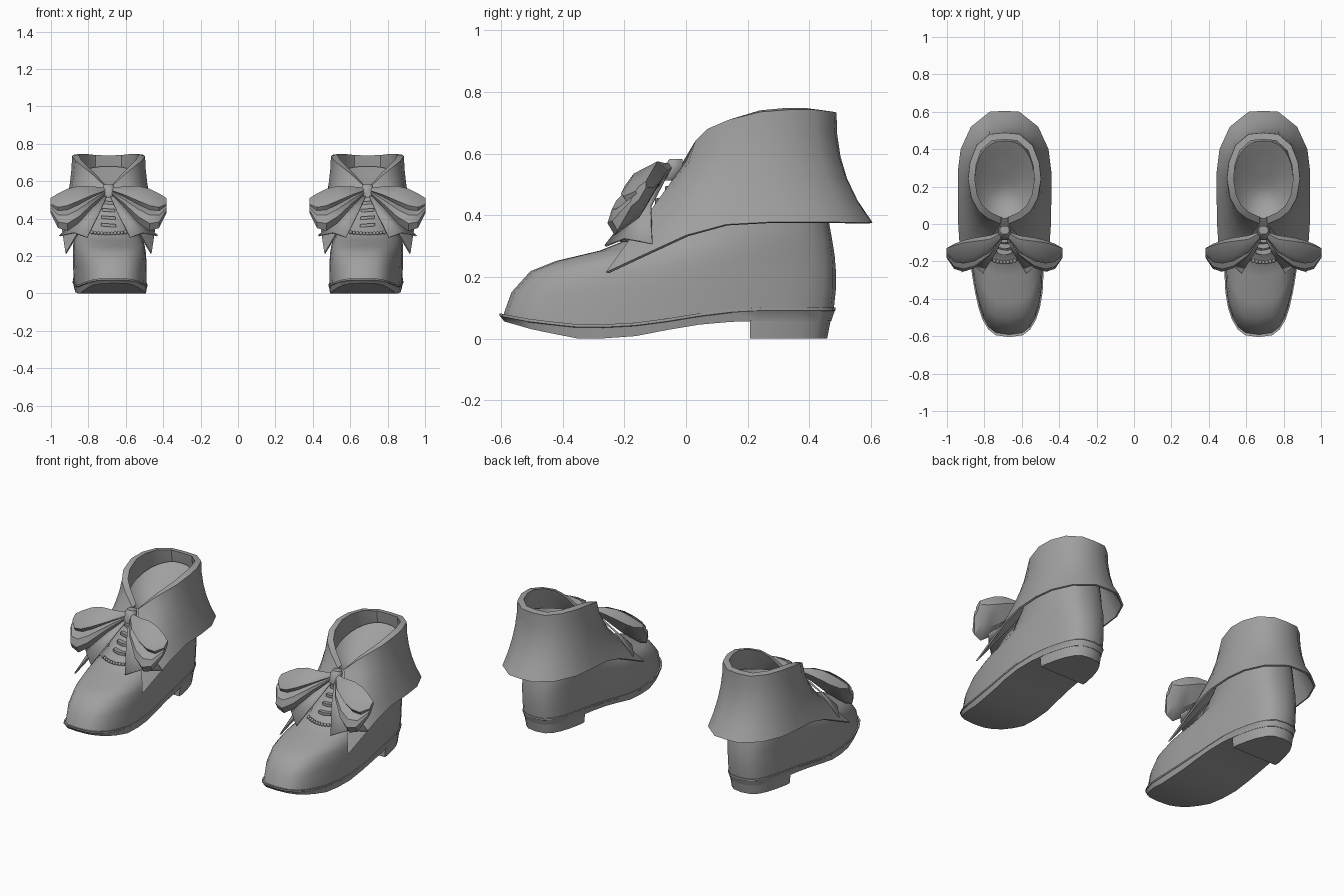
import bpy, bmesh, math
from mathutils import Vector

if "Cube" in bpy.data.objects:
    bpy.data.objects.remove(bpy.data.objects["Cube"])

grey = bpy.data.materials.new("grey leather")
grey.diffuse_color = (0.35, 0.35, 0.35, 1)
grey.use_nodes = True
grey.node_tree.nodes["Principled BSDF"].inputs["Base Color"].default_value = grey.diffuse_color
N = 32          # points around the foot
CENTRE = 0.692  # distance of each boot from the middle


def lookup(table, v):
    """Piecewise linear value from (key, value) pairs."""
    if v <= table[0][0]:
        return table[0][1]
    for (a, p), (b, q) in zip(table, table[1:]):
        if v <= b:
            return p + (q - p) * (v - a) / (b - a)
    return table[-1][1]


def make(name, side, verts, faces, angle=40):
    """Mesh object from boot-local points, mirrored by side."""
    bm = bmesh.new()
    vs = [bm.verts.new((side * (CENTRE + x), y, z)) for x, y, z in verts]
    for f in faces:
        bm.faces.new([vs[i] for i in f])
    bmesh.ops.recalc_face_normals(bm, faces=bm.faces)
    me = bpy.data.meshes.new(name)
    bm.to_mesh(me)
    bm.free()
    ob = bpy.data.objects.new(name, me)
    bpy.context.collection.objects.link(ob)
    me.materials.append(grey)
    bpy.ops.object.select_all(action='DESELECT')
    ob.select_set(True)
    bpy.context.view_layer.objects.active = ob
    bpy.ops.object.shade_smooth_by_angle(angle=math.radians(angle))
    return ob


def loft(name, side, rings, angle=40, strips=False):
    """Closed skin through equal rings; strips caps mirror-paired rings."""
    n = len(rings[0])
    faces = [(r * n + i, r * n + (i + 1) % n, (r + 1) * n + (i + 1) % n, (r + 1) * n + i)
             for r in range(len(rings) - 1) for i in range(n)]
    for o in (0, (len(rings) - 1) * n):
        if strips:
            faces += [(o, o + 1, o + n - 1), (o + n // 2 - 1, o + n // 2, o + n // 2 + 1)]
            faces += [(o + i, o + i + 1, o + n - i - 1, o + n - i) for i in range(1, n // 2 - 1)]
        else:
            faces.append(tuple(range(o, o + n)))
    return make(name, side, [p for r in rings for p in r], faces, angle)


def outline(yf, yb, wf, wb, z, power=0.65):
    """Foot-shaped ring from toe (yf) to heel (yb); z is a function of y."""
    pts = []
    for i in range(N):
        a = 2 * math.pi * i / N
        t = (1 - math.cos(a)) / 2
        y = yf + (yb - yf) * t
        s = math.sin(a)
        x = math.copysign(abs(s) ** power, s) * (wf + (wb - wf) * min(1, t * 1.2))
        if abs(s) < 1e-6:
            x = 0
        pts.append((x - 0.025 * min(1, max(0, -y) / 0.4), y, z(y)))
    return pts


WELT = [(-.605, .082), (-.5, .062), (-.35, .046), (-.22, .046), (-.1, .058),
        (0, .076), (.1, .09), (.2, .1), (.5, .1)]
BOTTOM = [(-.605, .06), (-.5, .03), (-.36, .001), (-.2, .001), (-.1, .02),
          (0, .04), (.1, .052), (.2, .057), (.5, .057)]
# upper: front y, front z, back y, back z, front width, back width
UPPER = [(-.566, .15, .486, .16, .208, .182), (-.505, .218, .486, .22, .206, .182),
         (-.42, .252, .482, .27, .2, .182), (-.28, .285, .474, .32, .185, .182),
         (-.18, .325, .465, .37, .165, .182), (-.085, .44, .45, .46, .15, .175),
         (-.03, .52, .445, .56, .15, .165), (.03, .56, .445, .68, .155, .16),
         (.04, .55, .435, .675, .15, .152), (.1, .52, .38, .635, .11, .11),
         (.17, .51, .3, .59, .05, .05)]
# cuff: half of the top edge and bottom edge, from front to back
TOP = [(.02, 0, .575), (.09, .03, .64), (.14, .07, .68), (.178, .14, .71), (.195, .24, .735),
       (.185, .33, .742), (.15, .42, .742), (.08, .48, .735), (0, .488, .733)]
HEM = [(.23, -.26, .215), (.24, -.12, .28), (.248, 0, .335), (.25, .13, .37), (.25, .28, .378),
       (.235, .4, .378), (.18, .52, .377), (.08, .6, .376), (0, .605, .376)]


def cuff(side):
    half = []
    for k, (a, b) in enumerate(zip(TOP, HEM)):
        power = 1 + 1.4 * k / 8
        col = []
        for j in range(6):
            t = j / 5
            f = t ** power
            col.append((a[0] + (b[0] - a[0]) * f, a[1] + (b[1] - a[1]) * f, a[2] + (b[2] - a[2]) * t))
        inner = []
        for j, p in enumerate(col):
            d = Vector((-p[0], .24 - p[1], 0)).normalized() * (.036 - .005 * j)
            inner.append((p[0] + d.x, p[1] + d.y, p[2] + (.005 if j == 0 else -.003)))
        inner[0] = (max(inner[0][0], .012) if k < 8 else 0, *inner[0][1:])
        half.append(col + inner[::-1])
    mirrored = [[(-x, y, z) for x, y, z in c] for c in half[-2::-1]]
    loft("cuff", side, half + mirrored, 35)


def bow_y(x, z):
    return -.035 - .06 * min(1, abs(x) / .1) - (.57 - z) * .58


def bow(side):
    # drooping loops: x, top, bottom, thickness
    spans = [(.015, .565, .53, .015), (.08, .572, .465, .045), (.16, .575, .375, .06),
             (.22, .56, .335, .058), (.27, .535, .35, .045), (.31, .51, .43, .015)]
    for m in (-1, 1):
        rings = []
        for x, hi, lo, th in spans:
            mid, h = (hi + lo) / 2, (hi - lo) / 2
            ring = []
            for c, d in ((1, 0), (.6, -.9), (.2, -1), (0, -.5), (-.25, -1), (-.65, -.8),
                         (-1, 0), (-.5, .8), (.5, .8)):
                z = mid + h * c
                ring.append((m * x, bow_y(x, z) + th * d, z))
            rings.append(ring)
        loft("bow_loop", side, rings, 30)
        # wide ribbon tail draped over the cuff edge
        pts = [(.0, -.06, .54), (.03, -.055, .545), (.05, -.16, .43), (.13, -.115, .43),
               (.115, -.262, .3), (.185, -.2, .325), (.262, -.11, .308)]
        tail = make("ribbon_tail", side, [(m * x, y, z) for x, y, z in pts],
                    [(0, 1, 3, 2), (2, 3, 5, 4), (3, 6, 5)])
        mod = tail.modifiers.new("thickness", 'SOLIDIFY')
        mod.thickness, mod.offset = .008, 0
    # knot
    rings = []
    for z, w, d in ((.512, .026, .022), (.525, .034, .032), (.565, .034, .032), (.582, .026, .022)):
        rings.append([(w * math.copysign(abs(math.cos(a)) ** .6, math.cos(a)),
                       -.045 + (z - .55) * .4 + d * math.sin(a), z)
                      for a in [math.pi * (i + .5) / 4 for i in range(8)]])
    loft("bow_knot", side, rings, 40)


def small_parts(side):
    # lace bars up the throat
    for k in range(4):
        z = .365 + .04 * k
        y = -.155 + .033 * k
        w = .04 - .003 * k
        rings = [[(x, y + dy + abs(x) * .25, z + dz + .08 * x)
                  for dy, dz in ((-.012, -.008), (-.012, .008), (.03, .008), (.03, -.008))]
                 for x in (-w, 0, w)]
        loft("lace", side, rings)
    # bead chain over the instep
    for k in range(-5, 6):
        x = k * .018
        bm = bmesh.new()
        bmesh.ops.create_icosphere(bm, subdivisions=1, radius=.011)
        bm.verts.index_update()
        verts = [(v.co.x + x, v.co.y - .205 + x * x * 3, v.co.z + .32 + x * x * .9) for v in bm.verts]
        faces = [[v.index for v in f.verts] for f in bm.faces]
        bm.free()
        make("bead", side, verts, faces, 60)


def boot(side):
    top = lambda y: lookup(WELT, y)
    low = lambda y: lookup(BOTTOM, y)
    # upper with a dished lining inside the collar
    rings = [outline(-.594, .479, .205, .18, lambda y: top(y) - .008)]
    for k, (yf, zf, yb, zb, wf, wb) in enumerate(UPPER):
        rings.append(outline(yf, yb, wf, wb, lambda y: zf + (zb - zf) * (y - yf) / (yb - yf),
                             .65 if k < 4 else .72 if k < 6 else .85))
    loft("upper", side, rings, 50, True)
    # sole with welt edge
    loft("sole", side, [outline(-.59, .475, .201, .176, top), outline(-.605, .485, .211, .185, top),
                        outline(-.605, .485, .211, .185, lambda y: top(y) - .009),
                        outline(-.6, .482, .208, .183, lambda y: top(y) - .011),
                        outline(-.59, .471, .202, .178, low)], 35, True)
    # heel block following the sole outline
    arc = [(x, y) for x, y, z in outline(-.59, .471, .202, .178, low) if y > .215]
    arc = [(arc[0][0], .207)] + arc + [(arc[-1][0], .207)]
    loft("heel", side, [[(x * s, .207 + (y - .207) * s, z) for x, y in arc]
                        for z, s in ((.07, 1.0), (0, .95))], 35)
    cuff(side)
    bow(side)
    small_parts(side)


for side in (-1, 1):
    boot(side)
